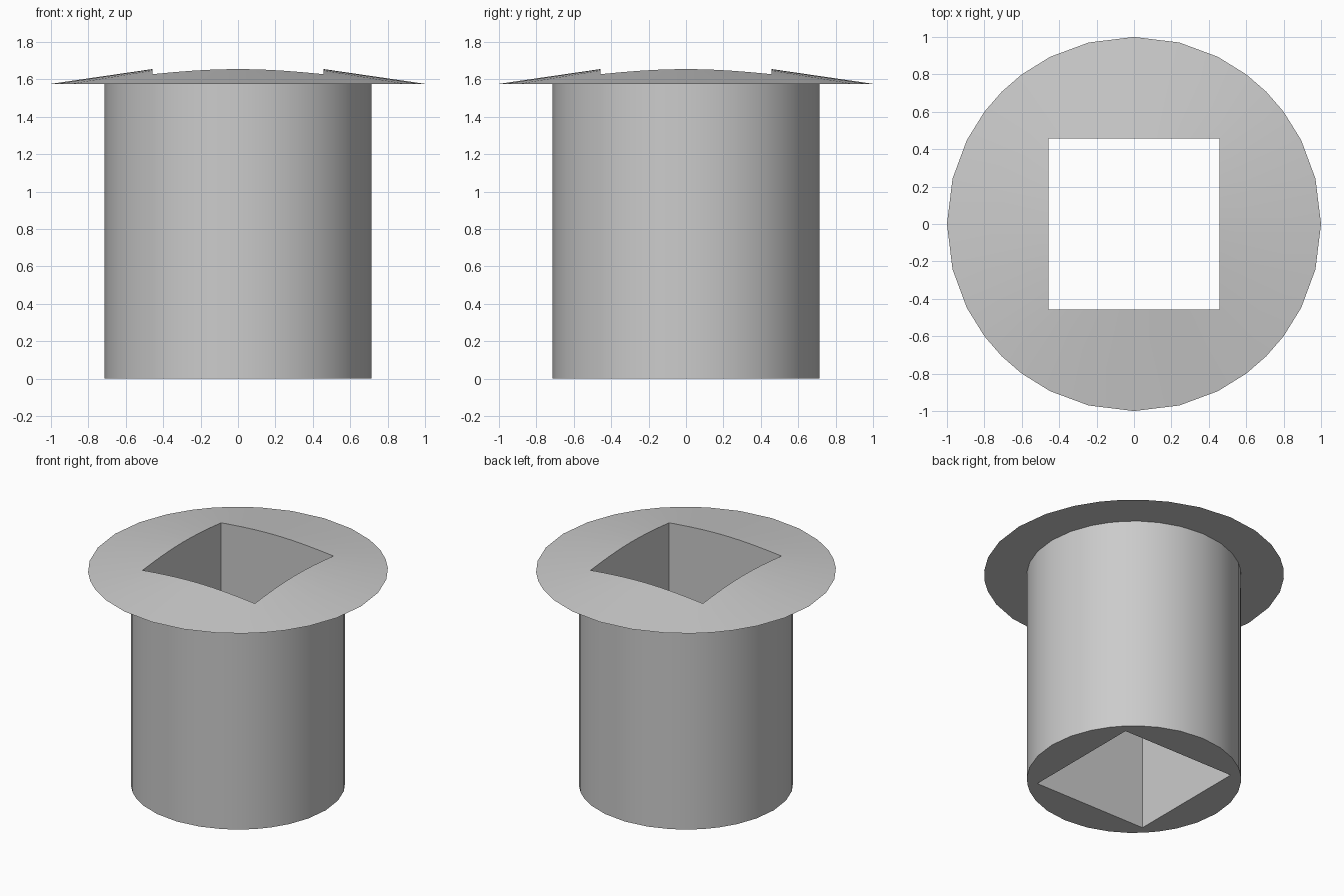
import bpy, bmesh, math
from mathutils import Vector

cube = bpy.data.objects.get("Cube")
if cube:
    bpy.data.objects.remove(cube, do_unlink=True)

HOLE = 0.457       # half width of the square bore
BODY = 0.714       # sleeve radius
LIP = 1.576        # height of the flange underside
PEAK = 1.655       # flange height at the middle of a bore side
SLOPE = (PEAK - LIP) / (1 - HOLE)
STEPS = 8          # points along each side of the bore

grey = bpy.data.materials.new("plain grey")
grey.use_nodes = True
colour = (0.6, 0.6, 0.6, 1)
grey.diffuse_color = colour
grey.node_tree.nodes["Principled BSDF"].inputs["Base Color"].default_value = colour

# Evenly spaced points round a unit square, counter-clockwise
square = []
for turn in range(4):
    c, s = round(math.cos(turn * math.pi / 2)), round(math.sin(turn * math.pi / 2))
    for k in range(STEPS):
        t = 2 * k / STEPS - 1
        square.append(Vector((c - s * t, s + c * t)))


def circle(radius):
    return [p.normalized() * radius for p in square]


bm = bmesh.new()


def ring(points, height):
    return [bm.verts.new((p.x, p.y, height(p.length))) for p in points]


# Closed section: bore foot, sleeve foot, sleeve top, flange rim, bore mouth
bore = [p * HOLE for p in square]
rings = [
    ring(bore, lambda r: 0),
    ring(circle(BODY), lambda r: 0),
    ring(circle(BODY), lambda r: LIP),
    ring(circle(1), lambda r: LIP),
    ring(bore, lambda r: LIP + SLOPE * (1 - r)),
]
for a, b in zip(rings, rings[1:] + rings[:1]):
    for i in range(len(square)):
        j = (i + 1) % len(square)
        bm.faces.new((a[i], a[j], b[j], b[i]))
bmesh.ops.recalc_face_normals(bm, faces=bm.faces)

mesh = bpy.data.meshes.new("flanged_sleeve")
bm.to_mesh(mesh)
bm.free()
mesh.materials.append(grey)
sleeve = bpy.data.objects.new("flanged_sleeve", mesh)
bpy.context.collection.objects.link(sleeve)

# Smooth round walls, crisp rims and bore corners
bpy.ops.object.select_all(action='DESELECT')
sleeve.select_set(True)
bpy.context.view_layer.objects.active = sleeve
bpy.ops.object.shade_smooth_by_angle(angle=math.radians(30))
